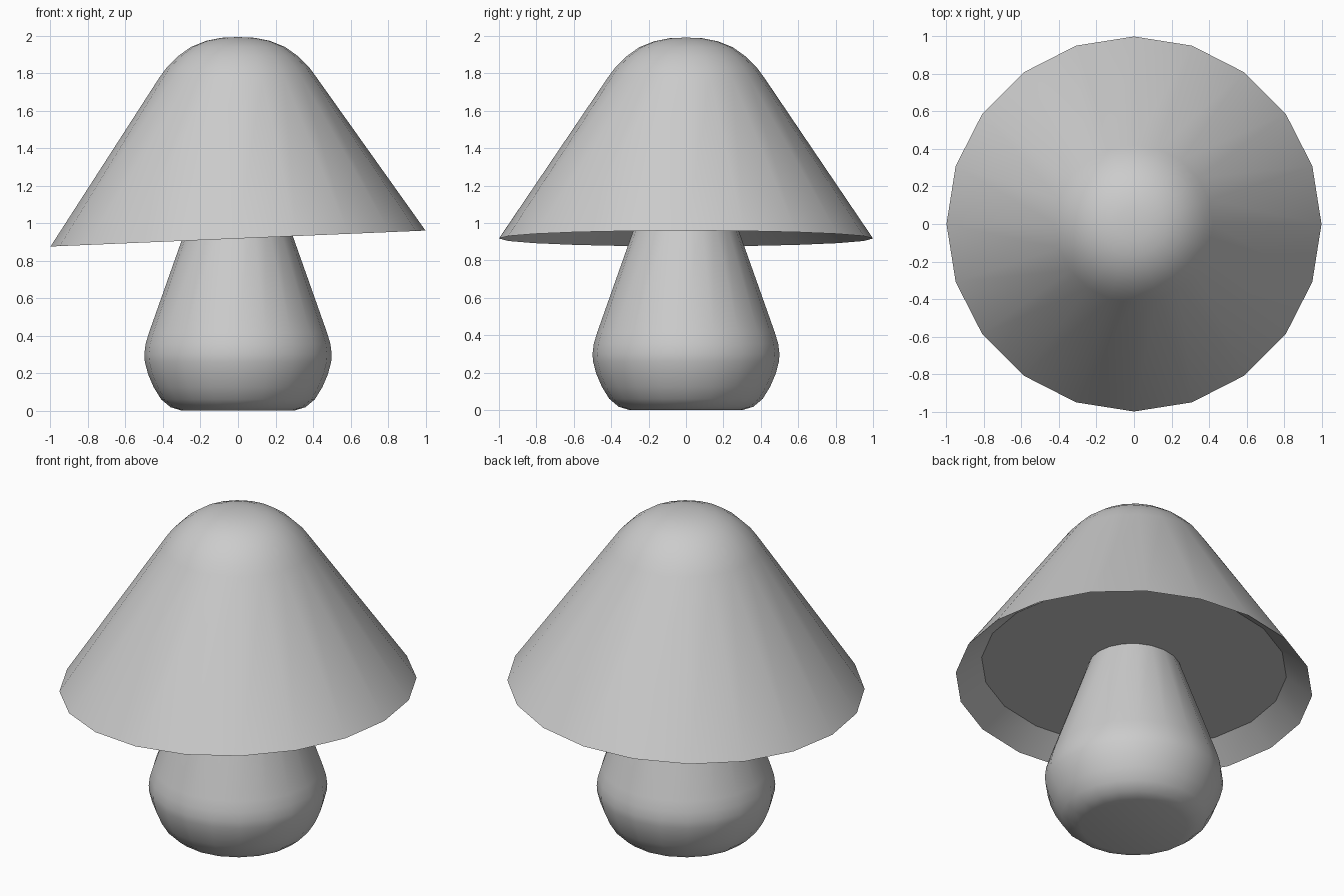
import bpy, math

if "Cube" in bpy.data.objects:
    bpy.data.objects.remove(bpy.data.objects["Cube"])

SIDES = 20


def lathe(name, profile):
    """Spin (radius, z, tilt) rings round z and cap both ends."""
    verts, faces = [], []
    for r, z, tilt in profile:
        for i in range(SIDES):
            a = 2 * math.pi * i / SIDES
            x, y = r * math.cos(a), r * math.sin(a)
            verts.append((x, y, z + tilt * x))
    for k in range(len(profile) - 1):
        for i in range(SIDES):
            j = (i + 1) % SIDES
            a, b = k * SIDES, (k + 1) * SIDES
            faces.append((a + i, a + j, b + j, b + i))
    last = (len(profile) - 1) * SIDES
    faces.append(tuple(reversed(range(SIDES))))
    faces.append(tuple(range(last, last + SIDES)))
    mesh = bpy.data.meshes.new(name)
    mesh.from_pydata(verts, [], faces)
    mesh.update()
    obj = bpy.data.objects.new(name, mesh)
    bpy.context.collection.objects.link(obj)
    bpy.ops.object.select_all(action='DESELECT')
    obj.select_set(True)
    bpy.context.view_layer.objects.active = obj
    bpy.ops.object.shade_smooth_by_angle(angle=math.radians(35))
    return obj


# Stem: rounded bulb at the base, tapering up into the cap
stem_profile = [(0.30, 0.0), (0.36, 0.018), (0.41, 0.06), (0.45, 0.125),
                (0.48, 0.195), (0.497, 0.26), (0.50, 0.30), (0.493, 0.355),
                (0.475, 0.415), (0.25, 1.05)]
lathe("mushroom_stem", [(r, z, 0) for r, z in stem_profile])

# Cap: level rounded dome, tilted rim and recessed underside
TILT = 0.0425
under = [(0.855, 1.025, TILT), (1.0, 0.9175, TILT)]
dome = [(0.42, 1.775), (0.38, 1.83), (0.32, 1.89), (0.25, 1.94),
        (0.17, 1.972), (0.09, 1.988), (0.02, 1.991)]
lathe("mushroom_cap", under + [(r, z, 0) for r, z in dome])
